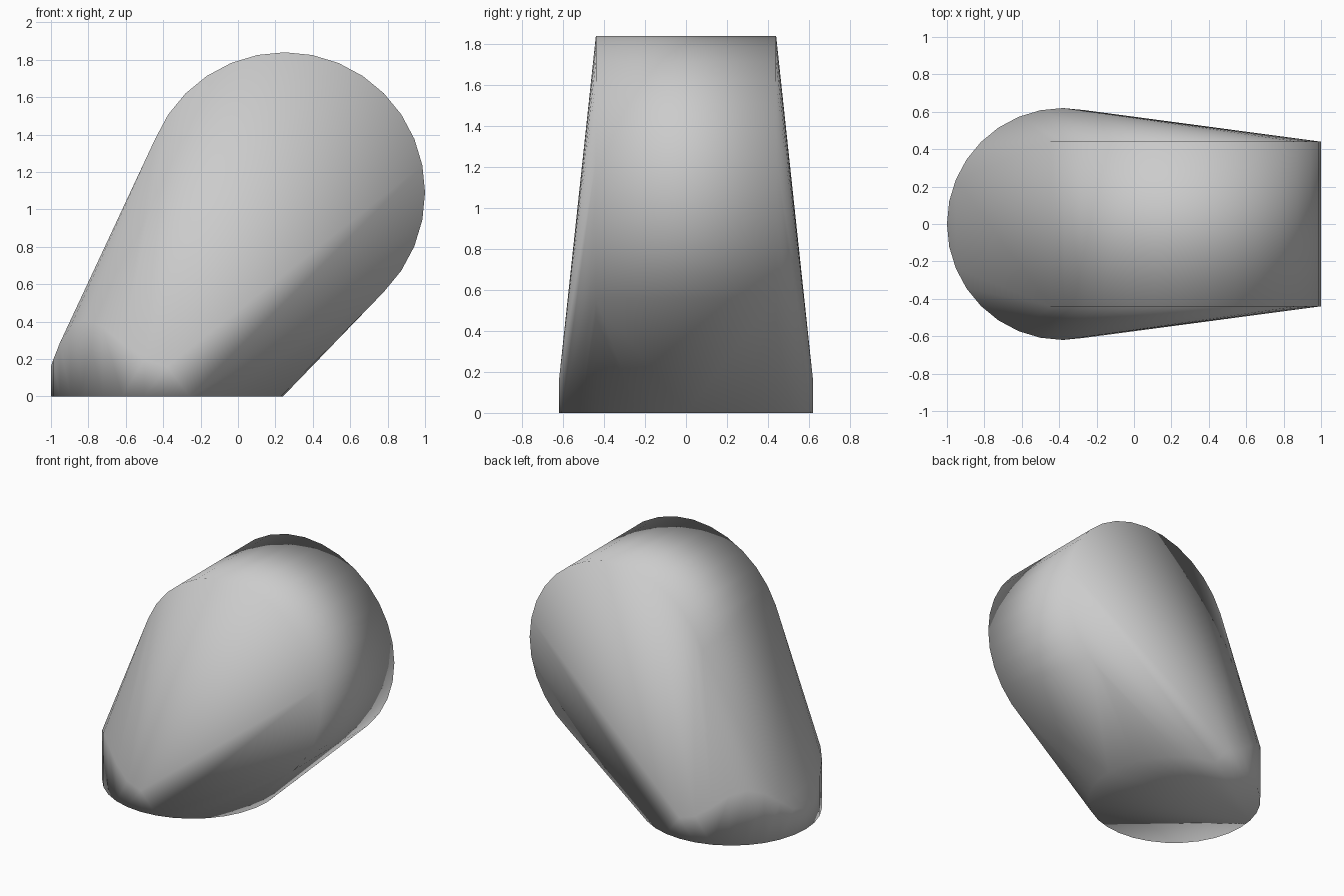
import bpy, bmesh
from math import sin, cos, pi

if "Cube" in bpy.data.objects:
    bpy.data.objects.remove(bpy.data.objects["Cube"])

SEG = 32
bm = bmesh.new()

# Round foot: a disc on the ground with a low wall around its back half
for i in range(SEG):
    a = 2 * pi * i / SEG
    x, y = -0.38 + 0.62 * cos(a), 0.62 * sin(a)
    bm.verts.new((x, y, 0))
    if cos(a) < 0.01:
        bm.verts.new((x, y, 0.16 + 0.25 * sin(2 * a) ** 2))

# Upper drum: two matching rings, axis along y
for side in (-1, 1):
    for i in range(SEG):
        a = 2 * pi * i / SEG
        bm.verts.new((0.25 + 0.75 * cos(a), 0.44 * side, 1.09 + 0.75 * sin(a)))

# Wrap one smooth skin around the foot and drum
bmesh.ops.convex_hull(bm, input=bm.verts[:], use_existing_faces=False)
loose = [v for v in bm.verts if not v.link_faces]
bmesh.ops.delete(bm, geom=loose, context='VERTS')
bmesh.ops.recalc_face_normals(bm, faces=bm.faces[:])
for f in bm.faces:
    f.smooth = True

mesh = bpy.data.meshes.new("leaning_body")
bm.to_mesh(mesh)
bm.free()
bpy.context.collection.objects.link(bpy.data.objects.new("leaning_body", mesh))
